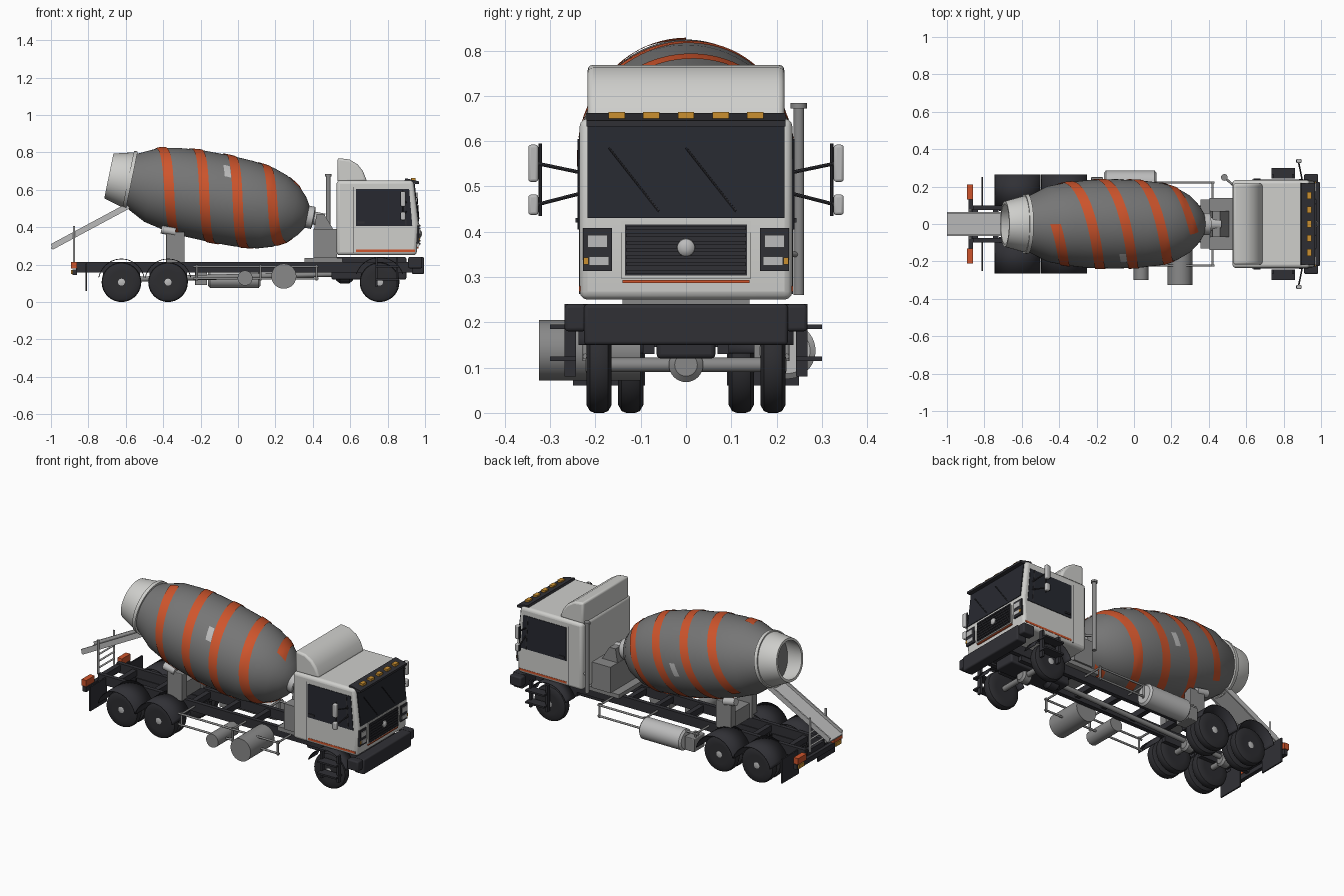
import bpy, bmesh, math
from mathutils import Vector, Matrix

cube = bpy.data.objects.get("Cube")
if cube:
    bpy.data.objects.remove(cube, do_unlink=True)


def material(name, red, green, blue):
    mat = bpy.data.materials.new(name)
    mat.use_nodes = True
    mat.diffuse_color = (red, green, blue, 1)
    mat.node_tree.nodes["Principled BSDF"].inputs["Base Color"].default_value = (red, green, blue, 1)
    return mat


WHITE = material("cab white", .62, .62, .6)
DRUM = material("drum grey", .18, .18, .18)
METAL = material("metal grey", .25, .25, .25)
LIGHT = material("light metal", .5, .5, .5)
DARK = material("chassis black", .03, .03, .036)
RUBBER = material("tyre rubber", .026, .026, .03)
GLASS = material("dark glass", .02, .022, .03)
ORANGE = material("orange", .62, .09, .025)
AMBER = material("amber lamp", .6, .28, .03)


def finish(name, bm, mat, mirror=False, bevel=0, thickness=0):
    """Turn a bmesh into an object, with a copy across the centre line if asked."""
    bmesh.ops.recalc_face_normals(bm, faces=bm.faces)
    for side in ("_far", "_near") if mirror else ("",):
        if side == "_near":
            for vert in bm.verts:
                vert.co.y *= -1
            bmesh.ops.reverse_faces(bm, faces=bm.faces)
        mesh = bpy.data.meshes.new(name + side)
        bm.to_mesh(mesh)
        mesh.materials.append(mat)
        mesh.shade_smooth()
        mesh.set_sharp_from_angle(angle=math.radians(32))
        obj = bpy.data.objects.new(name + side, mesh)
        bpy.context.scene.collection.objects.link(obj)
        if bevel:
            mod = obj.modifiers.new("Bevel", "BEVEL")
            mod.width, mod.segments = bevel, 3
        if thickness:
            obj.modifiers.new("Solidify", "SOLIDIFY").thickness = thickness
    bm.free()


def prism(name, outline, y0, y1, mat, **options):
    """Side outline in x and z, pulled across y."""
    bm = bmesh.new()
    ends = [[bm.verts.new((x, y, z)) for x, z in outline] for y in (y0, y1)]
    for end in ends:
        bm.faces.new(end)
    for i in range(len(outline)):
        bm.faces.new((ends[0][i - 1], ends[0][i], ends[1][i], ends[1][i - 1]))
    finish(name, bm, mat, **options)


def box(name, x0, x1, y0, y1, z0, z1, mat, **options):
    prism(name, [(x0, z0), (x1, z0), (x1, z1), (x0, z1)], y0, y1, mat, **options)


def lathe(name, profile, origin, axis, mat, sides=32, cap=True, **options):
    """Spin (distance, radius) pairs about an axis."""
    bm = bmesh.new()
    turn = Vector(axis).to_track_quat("Z", "Y")
    rings = []
    for along, radius in profile:
        angles = [math.tau * i / sides for i in range(sides)]
        rings.append([bm.verts.new(Vector(origin) + turn @ Vector(
            (radius * math.cos(a), radius * math.sin(a), along))) for a in angles])
    for low, high in zip(rings, rings[1:]):
        for i in range(sides):
            bm.faces.new((low[i - 1], low[i], high[i], high[i - 1]))
    if cap:
        bm.faces.new(rings[0])
        bm.faces.new(rings[-1])
    finish(name, bm, mat, **options)


def rod(name, start, end, radius, mat, sides=12, **options):
    axis = Vector(end) - Vector(start)
    lathe(name, [(0, radius), (axis.length, radius)], start, axis, mat, sides, **options)


# Wheels, axles and fenders
HUB = .106


def wheel(name, x, y, rim=True):
    tyre = [(-.028, .06), (-.028, .088), (-.02, .102), (-.01, .106), (.01, .106), (.02, .102), (.028, .088), (.028, .06)]
    lathe(name + "_tyre", tyre, (x, y, HUB), (0, 1, 0), RUBBER, 40, mirror=True)
    dish = [(-.026, .061), (.026, .061), (.024, .056), (.004, .051), (.008, .028), (.026, .025), (.03, .012)]
    lathe(name + "_rim", dish, (x, y, HUB), (0, 1, 0), LIGHT, mirror=True)
    if rim:
        holes = bmesh.new()
        for i in range(10):
            angle = math.tau * i / 10
            spot = Matrix.Translation((x + .04 * math.cos(angle), y + .007, HUB + .04 * math.sin(angle)))
            bmesh.ops.create_cone(holes, cap_ends=True, segments=10, radius1=.006, radius2=.006,
                                  depth=.003, matrix=spot @ Matrix.Rotation(math.pi / 2, 4, "X"))
        finish(name + "_rim_holes", holes, DARK, mirror=True)


def fender(name, x, y0, y1, radius, sweep):
    bm = bmesh.new()
    steps = [math.radians(sweep * (i / 10 - 1)) for i in range(21)]
    rows = [[bm.verts.new((x + radius * math.sin(a), y, HUB + radius * math.cos(a))) for y in (y0, y1)] for a in steps]
    for a, b in zip(rows, rows[1:]):
        bm.faces.new((a[0], a[1], b[1], b[0]))
    finish(name, bm, DARK, mirror=True, thickness=.004)


for name, x in (("front", .757), ("middle", -.374), ("rear", -.623)):
    wheel(name + "_outer", x, .192)
    rod(name + "_axle", (x, -.17, HUB), (x, .17, HUB), .016, METAL)
    lathe(name + "_axle_housing", [(-.03, .025), (-.02, .038), (.02, .038), (.03, .025)], (x, 0, HUB), (1, 0, 0), METAL)
    box(name + "_spring", x - .1, x + .1, .07, .095, .13, .16, DARK, mirror=True)
    if name != "front":
        wheel(name + "_inner", x, .122, rim=False)
        fender(name + "_fender", x, .09, .265, .126, 78)
fender("front_fender", .757, .15, .237, .134, 70)
rod("drive_shaft", (-.62, 0, .12), (.55, 0, .15), .014, METAL)

# Chassis
box("chassis_rail", -.86, .94, .075, .1, .158, .215, DARK, mirror=True)
for x in (-.85, -.74, -.5, -.25, -.05, .15, .33, .5, .9):
    box("cross_member", x - .015, x + .015, -.08, .08, .17, .205, DARK)
box("engine_block", .5, .9, -.065, .065, .12, .24, DARK, bevel=.01)
lathe("transmission", [(0, .025), (.02, .04), (.07, .04), (.09, .025)], (.525, 0, .14), (1, 0, 0), DARK)
box("front_bumper", .93, .995, -.225, .225, .15, .24, DARK, bevel=.008)
box("bumper_corner", .91, .985, .22, .268, .18, .24, DARK, mirror=True, bevel=.008)
box("rear_bumper", -.885, -.862, -.21, .21, .145, .175, DARK)
box("tail_lamp", -.893, -.862, .13, .21, .178, .215, ORANGE, mirror=True)
box("tail_signal", -.893, -.885, .15, .2, .15, .172, AMBER, mirror=True)
box("mudflap", -.815, -.807, .09, .25, .06, .205, DARK, mirror=True)

# Cab steps
for x in (.74, .85):
    box("step_post", x - .006, x + .006, .243, .268, .08, .24, DARK, mirror=True)
for z in (.12, .19):
    box("step_tread", .735, .86, .243, .3, z - .005, z + .005, DARK, mirror=True)

# Cab body
prism("cab_body", [(.527, .25), (.955, .25), (.965, .42), (.938, .65), (.527, .65)], -.235, .235, WHITE, bevel=.018)
prism("roof_fairing", [(.532, .64), (.532, .77), (.596, .762), (.64, .735), (.668, .7), (.69, .645)],
      -.217, .217, WHITE, bevel=.012)
prism("windshield", [(.94, .43), (.968, .43), (.945, .632), (.92, .632)], -.217, .217, GLASS)
prism("sun_visor", [(.89, .648), (.945, .632), (.968, .632), (.968, .645), (.895, .662)], -.22, .22, DARK)
for i in range(5):
    y = .0765 * (i - 2)
    box("roof_lamp", .925, .95, y - .018, y + .018, .65, .664, AMBER)
for y in (-.17, .0):
    rod("wiper", (.967, y + .11, .445), (.956, y, .585), .0025, DARK, 6)
prism("side_window", [(.63, .405), (.932, .405), (.915, .605), (.63, .605)], .23, .238, GLASS, mirror=True)
prism("quarter_divider", [(.895, .405), (.902, .405), (.889, .605), (.882, .605)], .235, .24, DARK, mirror=True)
box("door_seam", .617, .62, .23, .2365, .262, .615, DARK, mirror=True)
box("door_handle", .64, .675, .235, .244, .42, .43, DARK, mirror=True)
box("side_stripe", .63, .945, .23, .2365, .268, .28, ORANGE, mirror=True)

# Cab nose
box("grille_frame", .94, .967, -.143, .143, .297, .424, WHITE)
box("grille", .94, .97, -.135, .135, .303, .416, DARK)
for i in range(7):
    z = .312 + i * .016
    box("grille_slat", .96, .975, -.132, .132, z - .004, z + .004, DARK)
lathe("grille_boss", [(0, .02), (.006, .019), (.011, .014), (.014, .006)], (.97, 0, .365), (1, 0, 0), LIGHT)
box("nose_stripe", .94, .966, -.14, .14, .287, .293, ORANGE)
box("headlamp_panel", .94, .969, .163, .227, .313, .408, DARK, mirror=True)
box("headlamp", .96, .973, .173, .218, .365, .393, LIGHT, mirror=True)
box("fog_lamp", .96, .973, .17, .214, .325, .345, LIGHT, mirror=True)
box("turn_signal", .96, .973, .215, .226, .328, .343, AMBER, mirror=True)

# Mirrors
for low, high in ((.51, .592), (.437, .482)):
    middle = (low + high) / 2
    box("mirror_shell", .87, .895, .326, .348, low, high, LIGHT, mirror=True, bevel=.006)
    box("mirror_glass", .866, .872, .328, .346, low + .005, high - .005, GLASS, mirror=True)
    rod("mirror_arm", (.9, .232, middle * .5 + .255), (.88, .33, middle), .004, DARK, 8, mirror=True)
rod("mirror_post", (.88, .322, .435), (.88, .322, .595), .004, DARK, 8, mirror=True)

# Exhaust and gear behind the cab
rod("exhaust_pipe", (.483, .249, .26), (.483, .249, .675), .012, METAL, 20)
rod("exhaust_cap", (.483, .249, .672), (.483, .249, .684), .018, METAL, 20)
rod("exhaust_bracket", (.483, .249, .35), (.54, .2, .35), .006, METAL)
box("pump_cabinet", .405, .53, -.14, .14, .235, .39, METAL)
box("pump_base", .355, .56, -.13, .13, .21, .235, METAL)
prism("drum_front_stand", [(.405, .38), (.515, .38), (.46, .47), (.42, .47)], -.07, .07, METAL)

# Mixer drum, spun about a tilted axis
TILT = math.radians(11.6)
AXIS = Vector((math.cos(TILT), 0, -math.sin(TILT)))
UP = Vector((math.sin(TILT), 0, math.cos(TILT)))
CENTRE = Vector((0, 0, .532))
SHELL = [(-.59, .142), (-.47, .202), (-.37, .222), (-.25, .235), (-.1, .238), (.03, .234), (.15, .22),
         (.23, .194), (.3, .154), (.35, .104), (.375, .065), (.385, .04)]


def drum_point(along, angle, lift):
    for (s0, r0), (s1, r1) in zip(SHELL, SHELL[1:]):
        if s0 <= along <= s1:
            radius = r0 + (r1 - r0) * (along - s0) / (s1 - s0) + lift
    return CENTRE + AXIS * along + (UP * math.cos(angle) - Vector((0, math.sin(angle), 0))) * radius


def drum_patch(name, mat, start, end, pitch, width, angle, steps, lift=.004):
    """Strip laid on the drum, winding as it runs from start to end."""
    bm = bmesh.new()
    rows = []
    for i in range(steps + 1):
        along = start + (end - start) * i / steps
        turn = angle + math.tau * (along - start) / pitch
        rows.append([bm.verts.new(drum_point(along + width * (j / 4 - .5), turn, lift)) for j in range(5)])
    for a, b in zip(rows, rows[1:]):
        for j in range(4):
            bm.faces.new((a[j], a[j + 1], b[j + 1], b[j]))
    finish(name, bm, mat)


lathe("drum_shell", SHELL, CENTRE, AXIS, DRUM, 64)
for start, angle in ((-.47, 0), (-.42, math.pi * 1.24)):
    drum_patch("spiral_band", ORANGE, start, .3, .375, .055, angle, 150)
for angle in (.72, -1.75):
    drum_patch("drum_hatch", LIGHT, -.1, -.08, .4, .035, angle, 6)
lathe("drum_collar", [(-.58, .15), (-.595, .152), (-.705, .122), (-.705, .108), (-.59, .135)],
      CENTRE, AXIS, WHITE, 48, cap=False)
lathe("drum_collar_ring", [(-.6, .14), (-.6, .158), (-.58, .16), (-.58, .14)], CENTRE, AXIS, WHITE, 48, cap=False)
lathe("drum_gearbox", [(.37, .06), (.41, .06), (.415, .035), (.47, .035)], CENTRE, AXIS, LIGHT)

# Rear drum stand
box("drum_rear_post", -.385, -.285, .075, .125, .21, .375, METAL, mirror=True, bevel=.004)
box("drum_rear_beam", -.37, -.3, -.08, .08, .21, .3, METAL)
rod("drum_roller", (-.41, .11, .388), (-.335, .11, .374), .022, LIGHT, 20, mirror=True)

# Discharge chute and its ladder
prism("chute_floor", [(-.998, .283), (-.59, .503), (-.592, .511), (-1.0, .291)], -.06, .06, LIGHT)
prism("chute_wall", [(-.99, .28), (-.58, .5), (-.59, .53), (-1.0, .31)], .055, .063, LIGHT, mirror=True)
rod("ladder_post", (-.877, .075, .2), (-.877, .075, .405), .006, LIGHT, mirror=True)
for z in (.235, .275, .315):
    rod("ladder_rung", (-.877, -.075, z), (-.877, .075, z), .005, LIGHT)

# Side guards and tanks
for z in (.125, .19):
    rod("guard_rail", (-.24, .222, z), (.43, .222, z), .006, METAL, mirror=True)
for x in (-.22, .12, .42):
    rod("guard_post", (x, .222, .115), (x, .222, .2), .006, METAL, mirror=True)
    rod("guard_bracket", (x, .09, .19), (x, .222, .19), .006, METAL, mirror=True)
rod("fuel_tank", (.245, -.1, .138), (.245, -.325, .138), .067, METAL, 40)
rod("air_tank", (.038, -.1, .128), (.038, -.3, .128), .04, METAL, 32)
lathe("water_tank", [(-.16, .05), (-.15, .062), (.11, .062), (.12, .05)], (0, .224, .137), (1, 0, 0), LIGHT, 40)
box("tool_box", -.23, -.165, .15, .25, .09, .17, METAL, bevel=.004)
